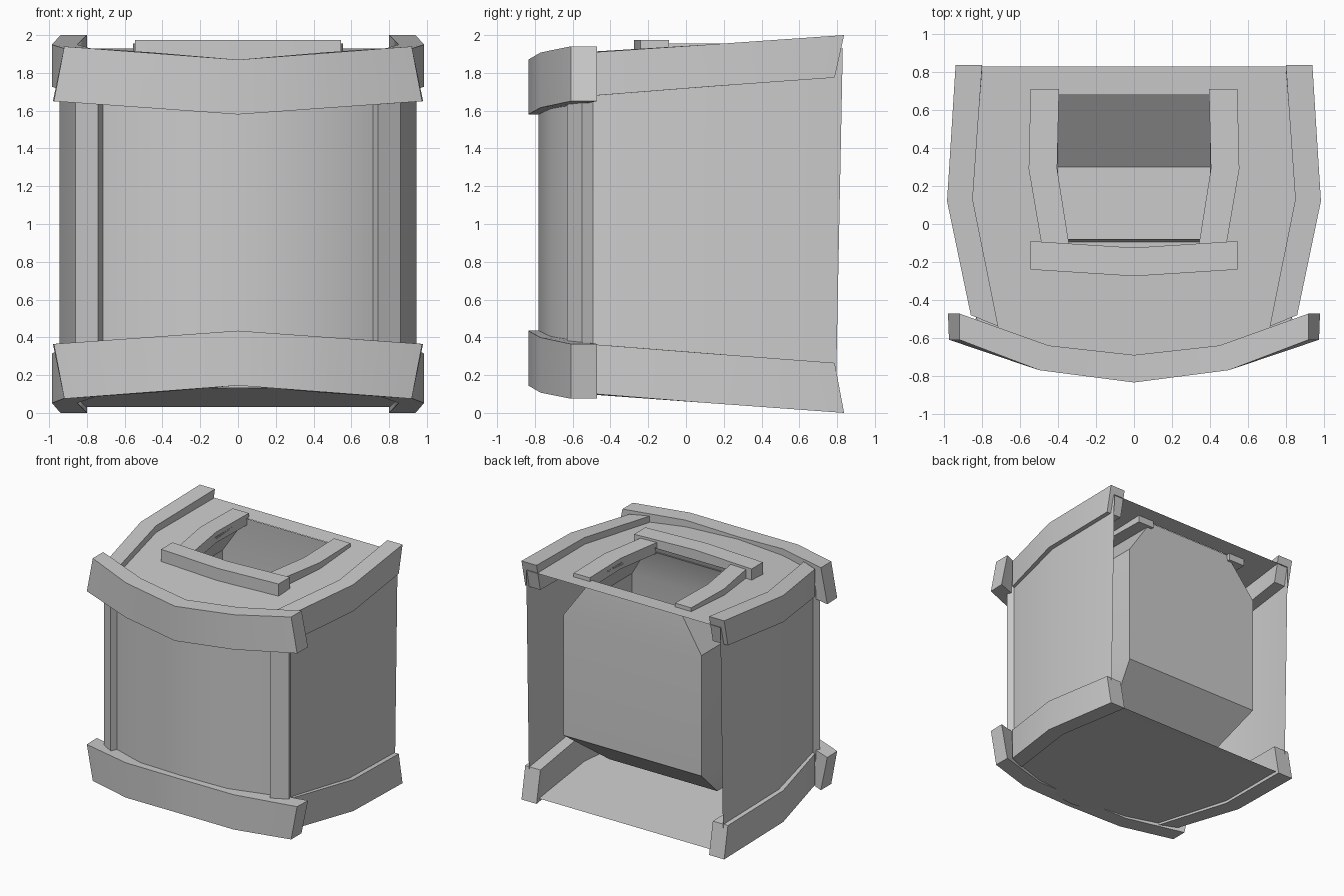
import bpy, bmesh, math

if "Cube" in bpy.data.objects:
    bpy.data.objects.remove(bpy.data.objects["Cube"])


def make(name, verts, faces):
    bm = bmesh.new()
    vs = [bm.verts.new(v) for v in verts]
    for f in faces:
        bm.faces.new([vs[i] for i in f])
    bmesh.ops.recalc_face_normals(bm, faces=bm.faces)
    me = bpy.data.meshes.new(name)
    bm.to_mesh(me)
    bm.free()
    ob = bpy.data.objects.new(name, me)
    bpy.context.collection.objects.link(ob)
    bpy.ops.object.select_all(action='DESELECT')
    ob.select_set(True)
    bpy.context.view_layer.objects.active = ob
    bpy.ops.object.shade_smooth_by_angle(angle=math.radians(35))
    return ob


def loft(name, rings, caps=(True, True)):
    """Join closed rings of equal length into a solid."""
    n = len(rings[0])
    verts = [p for r in rings for p in r]
    faces = [(k*n+i, k*n+(i+1) % n, (k+1)*n+(i+1) % n, (k+1)*n+i)
             for k in range(len(rings)-1) for i in range(n)]
    if caps[0]:
        faces.append(tuple(range(n)))
    if caps[1]:
        faces.append(tuple(range((len(rings)-1)*n, len(rings)*n)))
    return make(name, verts, faces)


def sheet(name, rows, skip=()):
    """Open grid surface, leaving out the cells listed in skip."""
    n = len(rows[0])
    faces = [(k*n+i, k*n+i+1, (k+1)*n+i+1, (k+1)*n+i)
             for k in range(len(rows)-1) for i in range(n-1) if (k, i) not in skip]
    return make(name, [p for r in rows for p in r], faces)


def both_sides(half):
    """Mirror a list of points that starts on the centre line."""
    return [(-p[0],) + tuple(p[1:]) for p in reversed(half[1:])] + list(half)


def top_z(y):
    return 1.93 - 0.053*(0.83 - y)


def floor_z(y):
    return 0.03 + 0.064*(0.83 - y)


# Top panel with its opening, and the floor panel
plan = [[(0, .83), (.4, .83), (.90, .83)],
        [(0, .68), (.4, .68), (.91, .68)],
        [(0, .12), (.4, .12), (.945, .12)],
        [(0, -.08), (.35, -.08), (.91, -.08)],
        [(0, -.5), (.4, -.5), (.83, -.5)],
        [(0, -.78), (.4, -.715), (.74, -.57)]]
hole = {(k, i) for k in (1, 2) for i in (1, 2)}
sheet("top_panel", [[(x, y, top_z(y)) for x, y in both_sides(r)] for r in plan], hole)
sheet("floor_panel", [[(x, min(y, .8), floor_z(y)) for x, y in both_sides(r)] for r in plan])

# Curved front and side walls, open at the back
outline = both_sides([(0, -.78), (.4, -.715), (.74, -.57), (.83, -.5), (.945, .12), (.90, .83)])
sheet("outer_wall", [[(x, min(y, .792), floor_z(y)) for x, y in outline],
                     [(x, y, top_z(y)) for x, y in outline]])

# Front trim bands, the lower one a mirror of the upper
half = [[(0, -.835, 1.58), (0, -.69, 1.58), (0, -.69, 1.87), (0, -.835, 1.87)],
        [(.5, -.77, 1.616), (.45, -.64, 1.616), (.45, -.64, 1.908), (.5, -.77, 1.908)],
        [(.975, -.61, 1.65), (.98, -.472, 1.65), (.92, -.472, 1.94), (.92, -.61, 1.94)]]
rings = [[(-x, y, z) for x, y, z in r] for r in reversed(half[1:])] + half
loft("upper_front_trim", rings)
loft("lower_front_trim", [[(x, y, 2.015 - z) for x, y, z in r] for r in rings])

# Side trim: outer x/y, inner x/y, edge z facing the wall middle, outside edge z
for s, side in ((1, "right"), (-1, "left")):
    for label, za, zb in (("upper", (1.68, 1.727, 1.775), (1.91, 1.95, 2.0)),
                          ("lower", (.362, .315, .265), (.10, .052, 0))):
        rows = []
        for k, (xo, yo, xi, yi) in enumerate([(.86, -.48, .715, -.54),
                                              (.985, .12, .85, .13),
                                              (.94, .837, .80, .837)]):
            d = .05 if k == 2 else 0
            rows.append([(s*xo, yo-d, za[k]), (s*xi, yi-d, za[k]),
                         (s*xi, yi, zb[k]), (s*xo, yo, zb[k])])
        loft(f"{label}_{side}_trim", rows)

    # Corner post
    post = [(.74, -.63), (.86, -.55), (.825, -.48), (.705, -.56)]
    loft(f"{side}_corner_post", [[(s*x, y, z) for x, y in post] for z in (.28, 1.75)])

    # Rail beside the opening
    rail = [(.395, .545, .71), (.405, .555, .29), (.34, .485, -.12)]
    loft(f"{side}_opening_rail", [[(s*a, y, 1.865), (s*b, y, 1.865), (s*b, y, 1.955), (s*a, y, 1.955)]
                                  for a, b, y in rail])

# Bar across the front of the opening
bar = [(-.545, -.24, -.09), (0, -.275, -.125), (.545, -.24, -.09)]
loft("opening_front_bar", [[(x, a, 1.86), (x, b, 1.86), (x, b, 1.975), (x, a, 1.975)]
                           for x, a, b in bar])

# Inner bin hanging below the opening
bin_rings = [(1.92, .40, -.08, .68), (1.58, .64, -.2, .71), (.57, .64, -.2, .71), (.25, .50, -.15, .30)]
loft("inner_bin", [[(-x, a, z), (x, a, z), (x, b, z), (-x, b, z)] for z, x, a, b in bin_rings],
     caps=(False, True))
